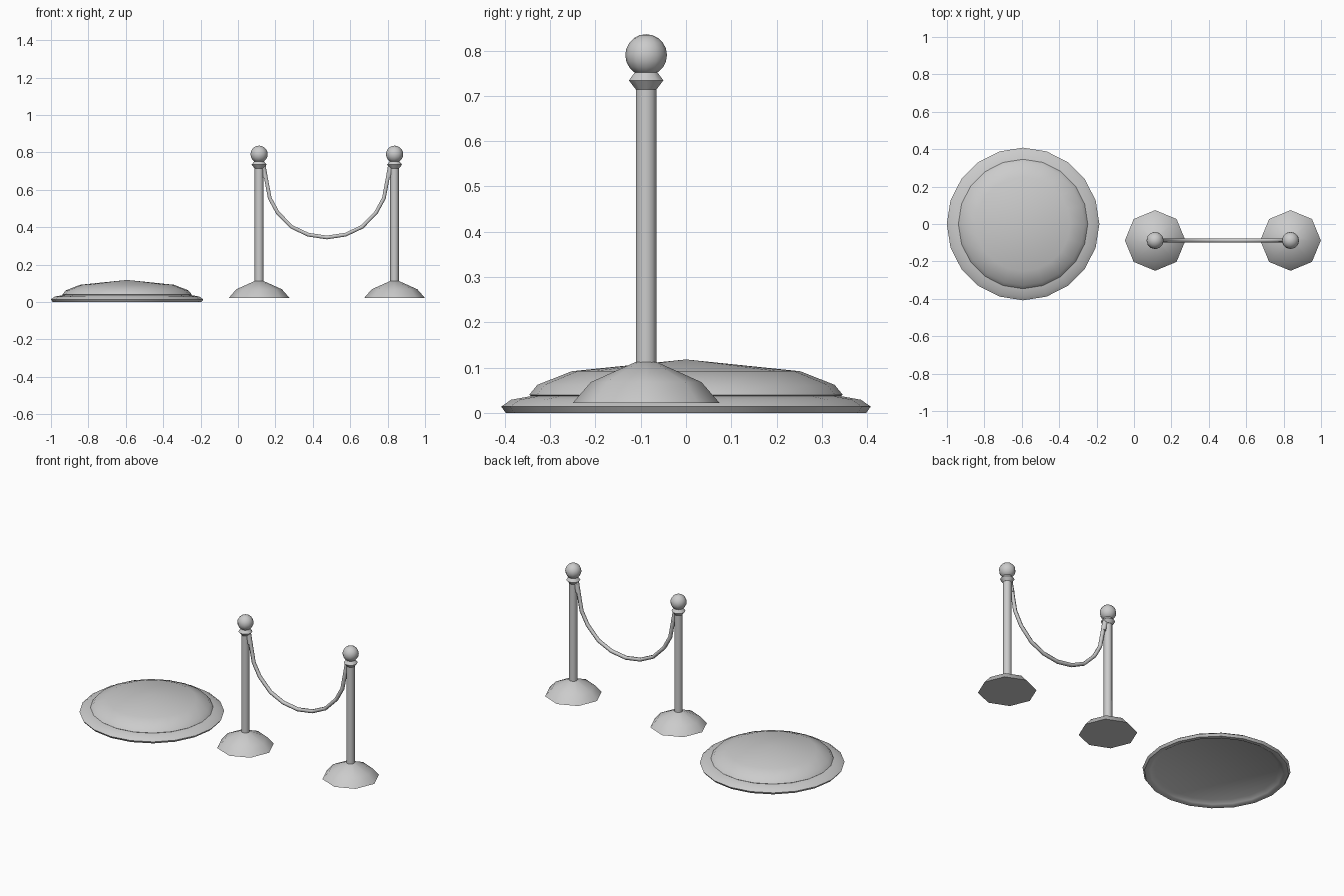
import bpy, math

if "Cube" in bpy.data.objects:
    bpy.data.objects.remove(bpy.data.objects["Cube"])

ROPE_Y = -0.088
POST_X = (0.113, 0.837)
MID_X = sum(POST_X) / 2


def finish(ob, angle):
    bpy.ops.object.select_all(action='DESELECT')
    ob.select_set(True)
    bpy.context.view_layer.objects.active = ob
    bpy.ops.object.shade_smooth_by_angle(angle=math.radians(angle))


def lathe(name, profile, sides, loc, angle=40):
    """Revolve (radius, z) points around z; radius 0 gives a single pole, other ends are capped."""
    verts, faces, rings = [], [], []
    for r, z in profile:
        n = 1 if r == 0 else sides
        rings.append(list(range(len(verts), len(verts) + n)))
        for i in range(n):
            a = 2 * math.pi * i / sides
            verts.append((r * math.cos(a), r * math.sin(a), z))
    for lo, hi in zip(rings, rings[1:]):
        for i in range(sides):
            j = (i + 1) % sides
            if len(hi) == 1:
                faces.append((lo[i], lo[j], hi[0]))
            elif len(lo) == 1:
                faces.append((lo[0], hi[j], hi[i]))
            else:
                faces.append((lo[i], lo[j], hi[j], hi[i]))
    if len(rings[0]) > 1:
        faces.append(tuple(reversed(rings[0])))
    if len(rings[-1]) > 1:
        faces.append(tuple(rings[-1]))
    me = bpy.data.meshes.new(name)
    me.from_pydata(verts, [], faces)
    ob = bpy.data.objects.new(name, me)
    ob.location = loc
    bpy.context.collection.objects.link(ob)
    finish(ob, angle)
    return ob


def tube(name, points, radius):
    """Six-sided capped tube along a path in the xz plane."""
    cu = bpy.data.curves.new(name, 'CURVE')
    cu.dimensions = '3D'
    cu.bevel_depth = radius
    cu.bevel_resolution = 1
    cu.use_fill_caps = True
    sp = cu.splines.new('POLY')
    sp.points.add(len(points) - 1)
    for p, (x, z) in zip(sp.points, points):
        p.co = (x, ROPE_Y, z, 1)
    ob = bpy.data.objects.new(name, cu)
    bpy.context.collection.objects.link(ob)
    bpy.ops.object.select_all(action='DESELECT')
    ob.select_set(True)
    bpy.context.view_layer.objects.active = ob
    bpy.ops.object.convert(target='MESH')
    finish(bpy.context.object, 65)


# Round platform: rim with shallow recess below, domed top
lathe("platform", [(0.342, 0.02), (0.365, 0.006), (0.375, 0.0), (0.398, 0.0),
                   (0.408, 0.014), (0.386, 0.029), (0.342, 0.037), (0.346, 0.040),
                   (0.328, 0.062), (0.252, 0.092), (0, 0.118)], 20, (-0.593, 0.0, 0), 40)

# Stanchions: octagonal foot, pole, collar and ball
for side, x in zip(("left", "right"), POST_X):
    loc = (x, ROPE_Y, 0)
    lathe(side + "_foot", [(0.162, 0.022), (0.122, 0.068), (0.024, 0.112)], 8, loc)
    lathe(side + "_pole", [(0.0235, 0.10), (0.0235, 0.72)], 10, loc)
    lathe(side + "_collar", [(0.024, 0.714), (0.040, 0.734), (0.026, 0.752)], 10, loc)
    ball = [(0.046 * math.sin(math.pi * i / 10), 0.790 - 0.046 * math.cos(math.pi * i / 10))
            for i in range(1, 10)]
    lathe(side + "_ball", [(0, 0.744)] + ball + [(0, 0.836)], 12, loc)

# Hanging rope, mirrored about its lowest point, with end sleeves
half = [(0.137, 0.735), (0.150, 0.66), (0.170, 0.555), (0.212, 0.478),
        (0.286, 0.402), (0.375, 0.360)]
flip = lambda pts: [(2 * MID_X - x, z) for x, z in reversed(pts)]
tube("rope", half + [(MID_X, 0.345)] + flip(half), 0.0115)
sleeve = [(0.128, 0.742), (0.146, 0.665)]
tube("left_sleeve", sleeve, 0.015)
tube("right_sleeve", flip(sleeve), 0.015)
